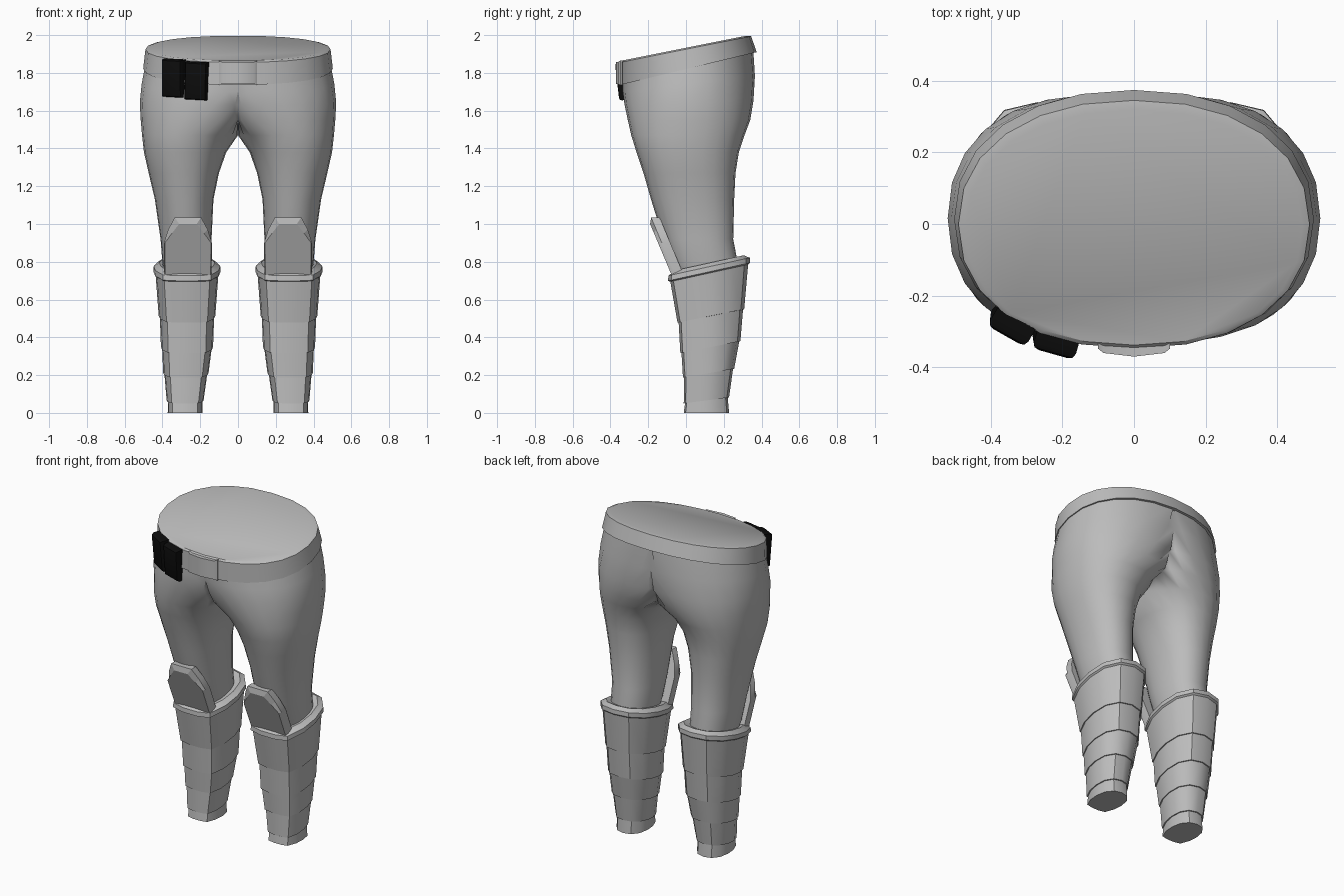
import bpy, bmesh, math
from mathutils import Matrix, Vector

if "Cube" in bpy.data.objects:
    bpy.data.objects.remove(bpy.data.objects["Cube"], do_unlink=True)


def material(name, rgb):
    m = bpy.data.materials.new(name)
    m.use_nodes = True
    m.diffuse_color = (*rgb, 1)
    m.node_tree.nodes["Principled BSDF"].inputs["Base Color"].default_value = (*rgb, 1)
    return m


GREY = material("plain_grey", (0.5, 0.5, 0.5))
BLACK = material("pouch_black", (0.004, 0.004, 0.004))


def finish(name, bm, mat=GREY, mirror=False, angle=35):
    bmesh.ops.recalc_face_normals(bm, faces=bm.faces)
    mesh = bpy.data.meshes.new(name)
    bm.to_mesh(mesh)
    bm.free()
    mesh.materials.append(mat)
    ob = bpy.data.objects.new(name, mesh)
    bpy.context.collection.objects.link(ob)
    if mirror:
        mod = ob.modifiers.new("mirror", "MIRROR")
        mod.merge_threshold = 0.0005
    bpy.ops.object.select_all(action="DESELECT")
    ob.select_set(True)
    bpy.context.view_layer.objects.active = ob
    bpy.ops.object.shade_smooth_by_angle(angle=math.radians(angle))
    return ob


def loft(rings, cap_start=False, cap_end=False):
    bm = bmesh.new()
    rows = [[bm.verts.new(p) for p in r] for r in rings]
    n = len(rows[0])
    for a, b in zip(rows, rows[1:]):
        for i in range(n):
            j = (i + 1) % n
            bm.faces.new((a[i], a[j], b[j], b[i]))
    if cap_start:
        bm.faces.new(rows[0][::-1])
    if cap_end:
        bm.faces.new(rows[-1])
    return bm


def power(v, e):
    return math.copysign(abs(v) ** (2 / e), v)


def oval(z, cx, rx, front, back, tilt=0, e=2.2, n=24):
    """Rounded section; tilt raises it towards the back."""
    pts = []
    for i in range(n):
        t = 2 * math.pi * i / n
        x = cx + rx * power(math.cos(t), e)
        y = (front + back) / 2 + (back - front) / 2 * power(math.sin(t), e)
        pts.append(Vector((x, y, z + tilt * y)))
    return pts


# Trousers: one side lofted from knee to waist, cut at the middle and mirrored
sections = [
    (0.70, 0.27, 0.11, -0.03, 0.27, 0),
    (0.79, 0.275, 0.125, -0.08, 0.275, 0),
    (0.92, 0.275, 0.135, -0.12, 0.25, 0),
    (1.13, 0.285, 0.155, -0.185, 0.255, 0),
    (1.27, 0.287, 0.186, -0.225, 0.262, 0),
    (1.38, 0.28, 0.218, -0.262, 0.28, 0),
    (1.47, 0.253, 0.255, -0.29, 0.31, 0),
    (1.55, 0.19, 0.325, -0.308, 0.34, 0),
    (1.64, 0.13, 0.39, -0.325, 0.357, 0.03),
    (1.74, 0.05, 0.46, -0.335, 0.365, 0.12),
    (1.86, 0.0, 0.487, -0.335, 0.355, 0.22),
]
rings = [oval(*s) for s in sections]
for ring in rings:
    for p in ring:
        p.x = max(p.x, 0)
bm = loft(rings)
middle = [f for f in bm.faces if all(v.co.x < 1e-4 for v in f.verts)]
bmesh.ops.delete(bm, geom=middle, context="FACES")
bmesh.ops.remove_doubles(bm, verts=bm.verts, dist=0.0005)
finish("trousers", bm, mirror=True, angle=60)

# Belt with the sloping closed top
belt = [
    oval(1.825, 0, 0.475, -0.325, 0.35, 0.24),
    oval(1.82, 0, 0.502, -0.347, 0.374, 0.24),
    oval(1.925, 0, 0.49, -0.347, 0.345, 0.2),
    oval(1.933, 0, 0.47, -0.338, 0.318, 0.2),
]
finish("belt", loft(belt, cap_end=True))

# Buckle plate wrapped over the front of the belt
bm = bmesh.new()
columns = []
for x, y, h in ((-0.1, -0.348, 0.065), (-0.085, -0.36, 0.058), (0, -0.37, 0.058),
                (0.085, -0.36, 0.058), (0.1, -0.348, 0.065)):
    columns.append([(x, y + 0.04, 1.8 - h), (x, y, 1.8 - h),
                    (x, y, 1.8 + h), (x, y + 0.04, 1.8 + h)])
bm.free()
finish("buckle", loft(columns, True, True))

# Two belt pouches: slanted, with rounded outer edges
for name, place, turn, lean in (("outer_pouch", (-0.342, -0.278, 1.772), -30, 6),
                                ("inner_pouch", (-0.22, -0.325, 1.758), -16, 6)):
    bm = bmesh.new()
    bmesh.ops.create_cube(bm, size=1, matrix=Matrix.Diagonal((0.122, 0.06, 0.2, 1)))
    edges = [e for e in bm.edges if all(v.co.y < 0 for v in e.verts)]
    bmesh.ops.bevel(bm, geom=edges, offset=0.02, segments=2, affect="EDGES", profile=0.5)
    spin = Matrix.Rotation(math.radians(turn), 4, "Z") @ Matrix.Rotation(math.radians(lean), 4, "X") \
        @ Matrix.Rotation(math.radians(3), 4, "Y")
    bmesh.ops.transform(bm, matrix=Matrix.Translation(place) @ spin, verts=bm.verts)
    finish(name, bm, BLACK)

# Shin guard section: flat front panel, rounded calf
HALF = [(0.28, -1), (0.72, -0.92), (0.95, -0.45), (1, 0.05), (0.88, 0.55), (0.52, 0.9)]
OUTLINE = HALF + [(0, 1)] + [(-x, y) for x, y in reversed(HALF)]


def shin(z, cx, rx, front, back, tilt, grow=0):
    mid, half = (front + back) / 2, (back - front) / 2 + grow
    return [(cx + (rx + grow) * x, mid + half * y, z + tilt * (mid + half * y))
            for x, y in OUTLINE]


# Each band tapers down and tucks under the one above
levels = [
    (0.725, 0.27, 0.168, -0.085, 0.33, 0.22),
    (0.487, 0.27, 0.15, -0.045, 0.308, 0.2),
    (0.322, 0.27, 0.138, -0.03, 0.288, 0.2),
    (0.19, 0.276, 0.12, -0.016, 0.255, 0.17),
    (0.052, 0.28, 0.098, -0.012, 0.228, 0.13),
]
for i, (top, low) in enumerate(zip(levels, levels[1:])):
    inner = -0.006 if i else 0
    band = [shin(*top, inner - 0.01), shin(*top, inner), shin(*low), shin(*low, -0.02)]
    finish("shin_band_%d" % (i + 1), loft(band), mirror=True)

# Ankle cuff, closed underneath
cuff = [shin(0, 0.28, 0.092, -0.012, 0.228, 0), shin(*levels[-1], -0.007)]
finish("ankle_cuff", loft(cuff, True, True), mirror=True)

# Raised lip round the top of the shin guard
z, *rest = levels[0]
lip = [shin(z - 0.012, *rest, 0), shin(z - 0.005, *rest, 0.01), shin(z + 0.022, *rest, 0.008),
       shin(z + 0.03, *rest, -0.006), shin(z + 0.042, *rest, -0.022), shin(z + 0.03, *rest, -0.07)]
finish("shin_lip", loft(lip, cap_end=True), mirror=True)

# Knee plate: leaning slab with a chamfered top
side = [(0.125, 0.70), (0.127, 0.90), (0.105, 0.97), (0.07, 1.035)]
shape = side + [(-x, z) for x, z in reversed(side)]


def plate(shrink, depth):
    ring = []
    for x, z in shape:
        zz = z - 0.035 * shrink * max(0, (z - 0.9) / 0.135)
        x *= 1 - 0.3 * shrink * max(0, (z - 0.9) / 0.135) - 0.04 * shrink
        ring.append((0.265 + x, -0.19 + (1.0 - zz) * 0.42 + depth, zz))
    return ring


finish("knee_plate", loft([plate(0, 0.065), plate(0, 0.02), plate(1, 0)], True, True),
       mirror=True, angle=20)
